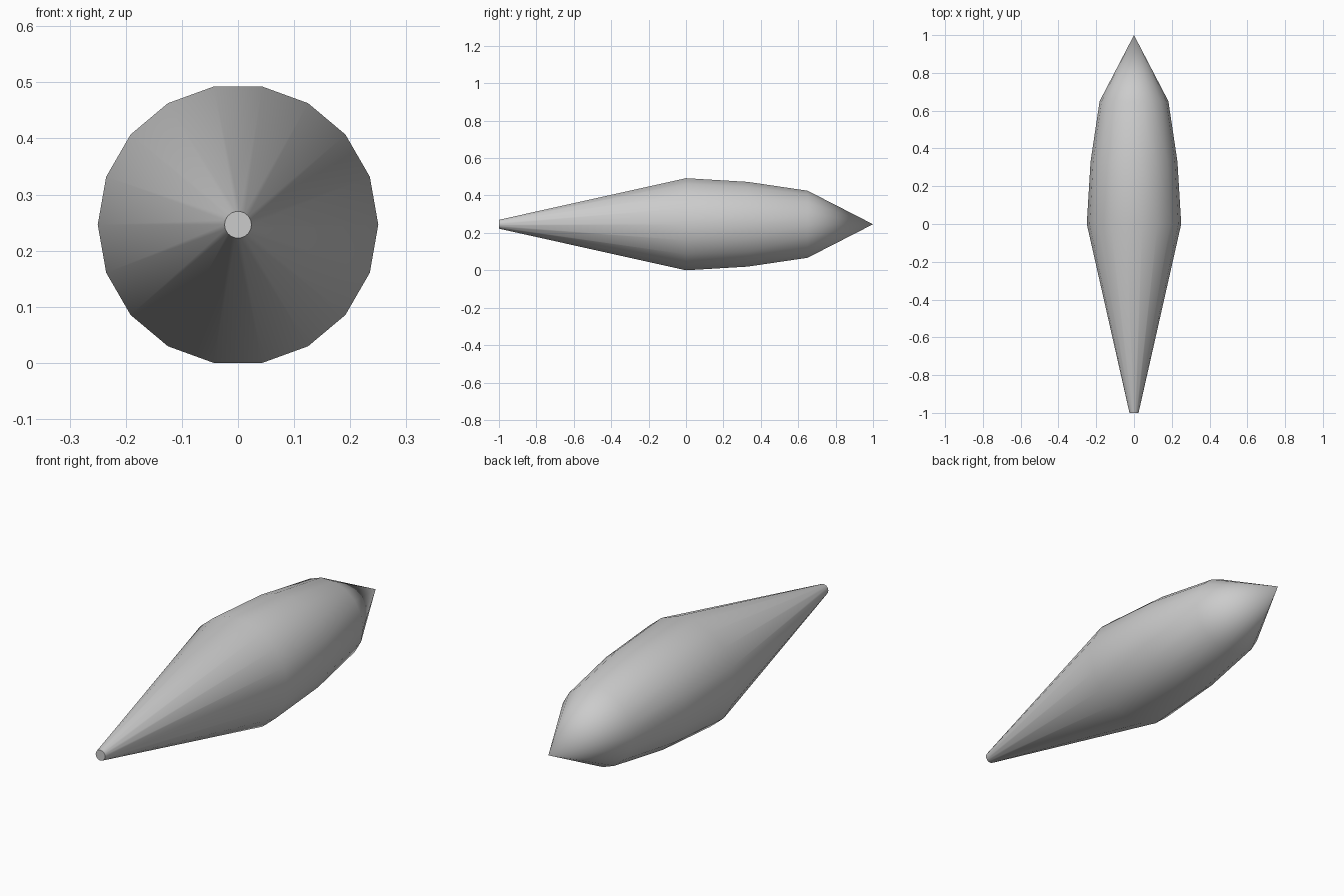
import bpy
import bmesh
from math import cos, sin, pi, radians

cube = bpy.data.objects.get("Cube")
if cube:
    bpy.data.objects.remove(cube, do_unlink=True)

SIDES = 18
RADIUS = 0.25
AXIS_Z = RADIUS * sin(radians(80))  # lower flat rests on the ground

# Plain grey surface
grey = bpy.data.materials.new("light grey")
grey.use_nodes = True
colour = (0.6, 0.6, 0.6, 1.0)
grey.diffuse_color = colour
grey.node_tree.nodes["Principled BSDF"].inputs["Base Color"].default_value = colour

# Profile of the spindle: position along y, radius
profile = [(-1.0, 0.024), (0.0, RADIUS), (0.33, 0.23), (0.65, 0.182)]

bm = bmesh.new()
rings = []
for y, r in profile:
    rings.append([bm.verts.new((r * cos(2 * pi * i / SIDES), y,
                                AXIS_Z + r * sin(2 * pi * i / SIDES)))
                  for i in range(SIDES)])

# Body walls
for a, b in zip(rings, rings[1:]):
    for i in range(SIDES):
        j = (i + 1) % SIDES
        bm.faces.new((a[i], a[j], b[j], b[i]))

# Pointed back end and flat front cap
tip = bm.verts.new((0, 1, AXIS_Z))
for i in range(SIDES):
    bm.faces.new((rings[-1][i], rings[-1][(i + 1) % SIDES], tip))
bm.faces.new(rings[0])
bmesh.ops.recalc_face_normals(bm, faces=bm.faces)

mesh = bpy.data.meshes.new("spindle_body")
bm.to_mesh(mesh)
bm.free()
mesh.materials.append(grey)
body = bpy.data.objects.new("spindle_body", mesh)
bpy.context.collection.objects.link(body)

# Smooth sides, crisp front cap
bpy.ops.object.select_all(action="DESELECT")
body.select_set(True)
bpy.context.view_layer.objects.active = body
bpy.ops.object.shade_smooth_by_angle(angle=radians(40))
